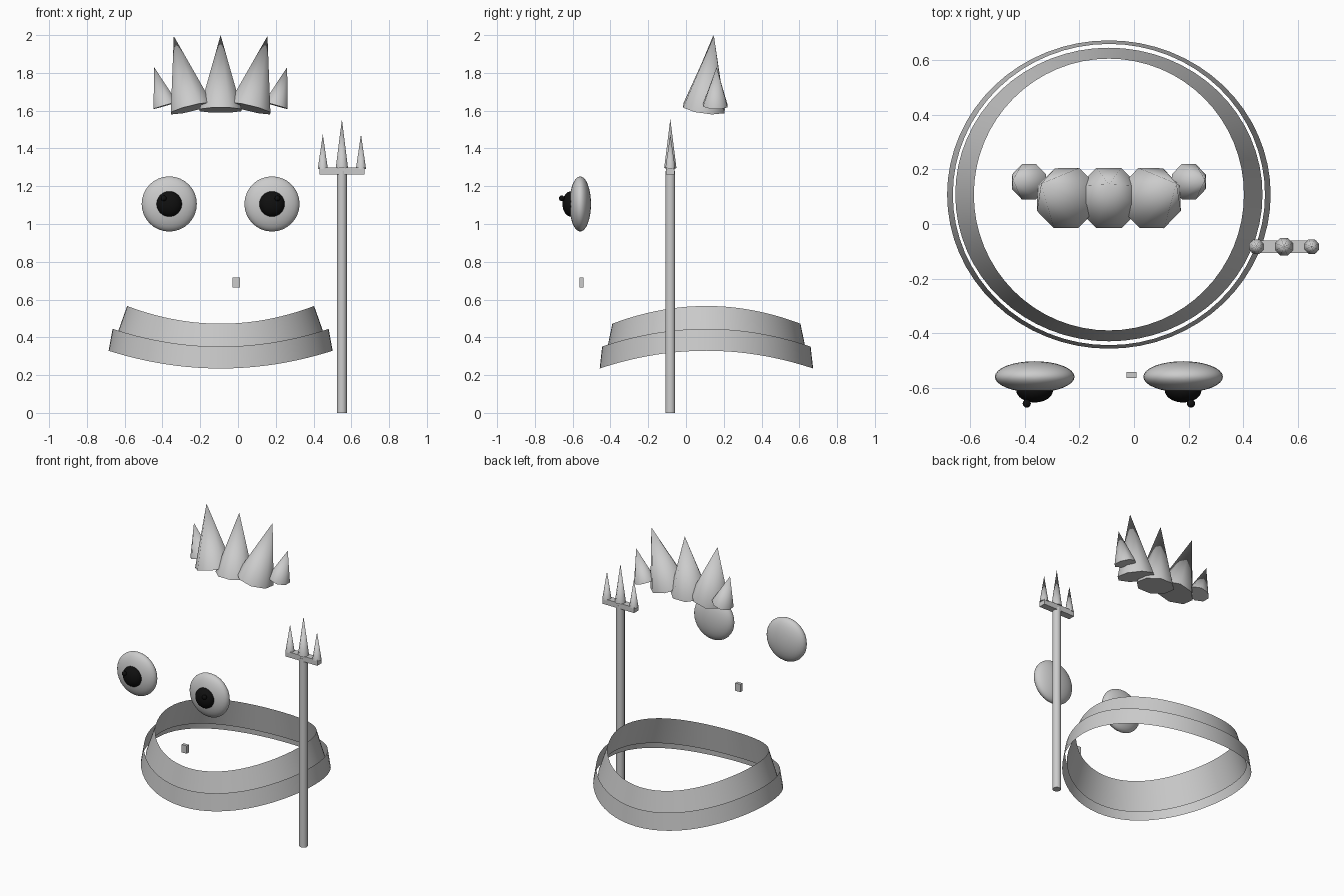
import bpy, bmesh
from math import cos, sin, pi, radians
from mathutils import Vector, Matrix

if "Cube" in bpy.data.objects:
    bpy.data.objects.remove(bpy.data.objects["Cube"])

CX = -0.092          # symmetry line of the face, ring and crown
SHAFT = (0.55, -0.083)

black = bpy.data.materials.new("black")
black.diffuse_color = (0.005, 0.005, 0.005, 1)
black.use_nodes = True
black.node_tree.nodes["Principled BSDF"].inputs["Base Color"].default_value = black.diffuse_color


def finish(bm, name, mat=None, smooth=60):
    me = bpy.data.meshes.new(name)
    bm.to_mesh(me)
    bm.free()
    ob = bpy.data.objects.new(name, me)
    bpy.context.collection.objects.link(ob)
    if mat:
        me.materials.append(mat)
    if smooth:
        bpy.ops.object.select_all(action='DESELECT')
        ob.select_set(True)
        bpy.context.view_layer.objects.active = ob
        bpy.ops.object.shade_smooth_by_angle(angle=radians(smooth))
    return ob


def cone(name, base, tip, r1, r2=0.0, sides=8):
    """Cone or post whose base centre and tip are given."""
    base, tip = Vector(base), Vector(tip)
    axis = tip - base
    bm = bmesh.new()
    bmesh.ops.create_cone(bm, cap_ends=True, segments=sides, radius1=r1, radius2=r2,
                          depth=axis.length)
    turn = Matrix.Rotation(pi / sides, 4, 'Z')
    tilt = Vector((0, 0, 1)).rotation_difference(axis).to_matrix().to_4x4()
    bm.transform(Matrix.Translation((base + tip) / 2) @ tilt @ turn)
    return finish(bm, name)


def ball(name, centre, radii, mat=None, u=32, v=16):
    bm = bmesh.new()
    bmesh.ops.create_uvsphere(bm, u_segments=u, v_segments=v, radius=1)
    bm.transform(Matrix.Translation(centre) @ Matrix.Diagonal((*radii, 1)))
    return finish(bm, name, mat)


def box(name, centre, size):
    bm = bmesh.new()
    bmesh.ops.create_cube(bm, size=1)
    bm.transform(Matrix.Translation(centre) @ Matrix.Diagonal((*size, 1)))
    return finish(bm, name, smooth=0)


def band(name, low, high, n=64):
    """Open flared band; each rim is (x radius, y radius, z), raised at the sides."""
    bm = bmesh.new()
    rims = []
    for rx, ry, z in (low, high):
        rims.append([bm.verts.new((CX + rx * cos(a), 0.108 + ry * sin(a),
                                   z + 0.094 * cos(a) ** 2))
                     for a in (2 * pi * i / n for i in range(n))])
    lo, hi = rims
    for i in range(n):
        j = (i + 1) % n
        bm.faces.new((lo[i], lo[j], hi[j], hi[i]))
    return finish(bm, name)


# collar: two saddle-shaped bands
band("collar_lower_band", (0.593, 0.565, 0.235), (0.572, 0.552, 0.351))
band("collar_upper_band", (0.563, 0.538, 0.28), (0.495, 0.498, 0.472))

# crown: one middle spike, mirrored tall and short side spikes
cone("crown_middle_spike", (CX, 0.095, 1.603), (CX, 0.145, 2.0), 0.12)
for side, s in (("left", -1), ("right", 1)):
    cone(f"crown_tall_spike_{side}", (CX + s * 0.155, 0.095, 1.612),
         (CX + s * 0.248, 0.148, 1.995), 0.12)
    cone(f"crown_short_spike_{side}", (CX + s * 0.293, 0.155, 1.627),
         (CX + s * 0.352, 0.162, 1.83), 0.07)

    # eyes
    ex = CX + s * 0.272
    ball(f"eye_{side}", (ex, -0.56, 1.106), (0.146, 0.057, 0.146))
    ball(f"pupil_{side}", (ex, -0.61, 1.106), (0.067, 0.044, 0.067), black)
    ball(f"pupil_glint_{side}", (ex + s * 0.029, -0.658, 1.136), (0.015,) * 3, black, 16, 8)

# small tooth
box("tooth", (-0.009, -0.553, 0.69), (0.038, 0.022, 0.053))

# trident
X, Y = SHAFT
cone("trident_shaft", (X, Y, 0), (X, Y, 1.28), 0.027, 0.027, 12)
box("trident_crossbar", (X, Y, 1.28), (0.238, 0.046, 0.037))
cone("trident_middle_prong", (X, Y, 1.297), (X, Y, 1.555), 0.035)
for side, s in (("left", -1), ("right", 1)):
    cone(f"trident_prong_{side}", (X + s * 0.101, Y, 1.292), (X + s * 0.101, Y, 1.475), 0.029)
